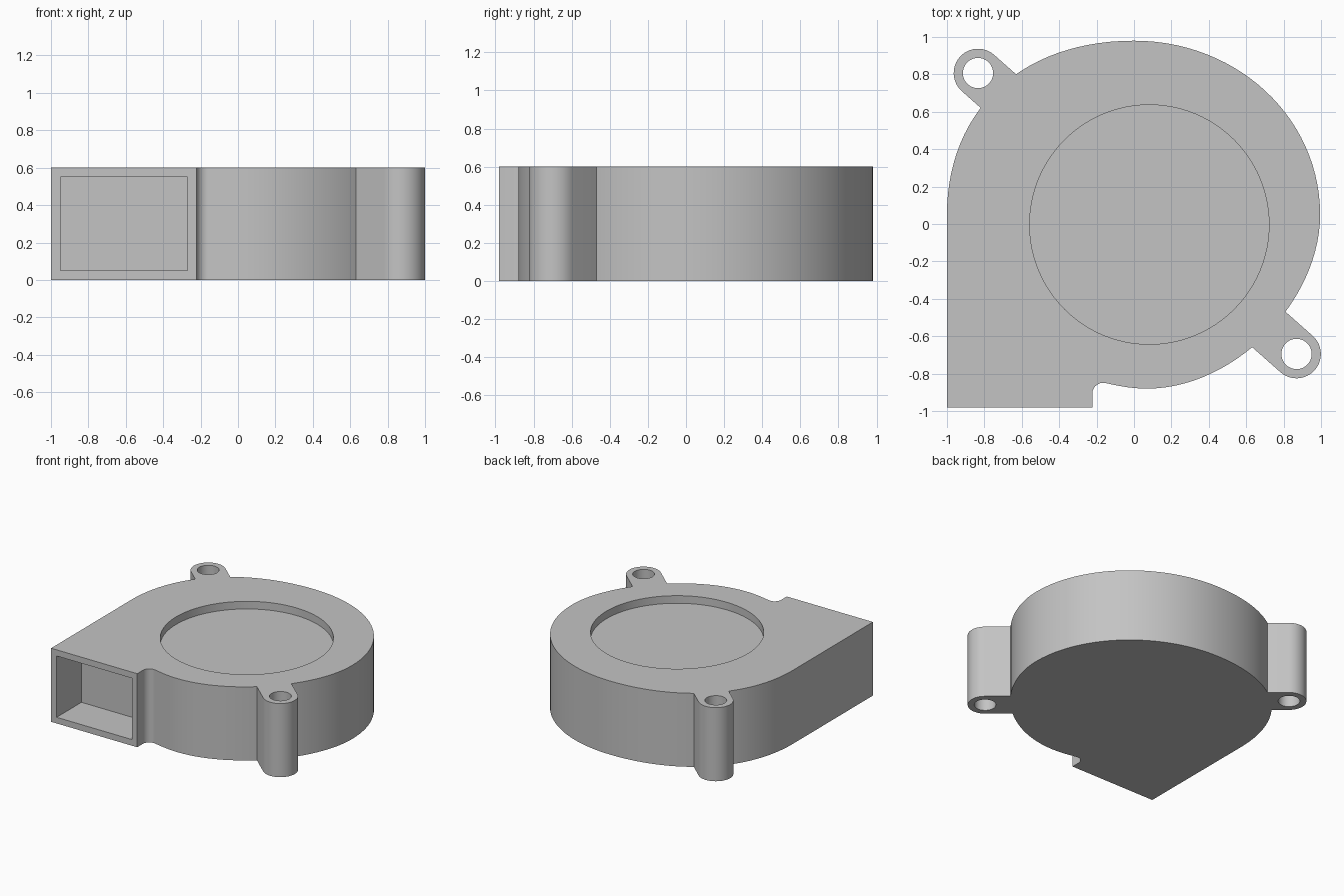
import bpy, bmesh, math
from mathutils import Vector
from mathutils.geometry import interpolate_bezier

if "Cube" in bpy.data.objects:
    bpy.data.objects.remove(bpy.data.objects["Cube"], do_unlink=True)

HEIGHT = 0.6
gray = bpy.data.materials.new("housing gray")
gray.use_nodes = True
color = (0.55, 0.55, 0.55, 1)
gray.diffuse_color = color
gray.node_tree.nodes["Principled BSDF"].inputs["Base Color"].default_value = color


def prism(name, points, z0, z1):
    """Extrude a closed outline from z0 to z1."""
    bm = bmesh.new()
    face = bm.faces.new([bm.verts.new((x, y, z0)) for x, y in points])
    top = bmesh.ops.extrude_face_region(bm, geom=[face])["geom"]
    bmesh.ops.translate(bm, vec=(0, 0, z1 - z0),
                        verts=[v for v in top if isinstance(v, bmesh.types.BMVert)])
    bmesh.ops.recalc_face_normals(bm, faces=bm.faces)
    mesh = bpy.data.meshes.new(name)
    bm.to_mesh(mesh)
    bm.free()
    mesh.materials.append(gray)
    obj = bpy.data.objects.new(name, mesh)
    bpy.context.collection.objects.link(obj)
    return obj


def arc(cx, cy, r, start, end, n):
    angles = [math.radians(start + (end - start) * i / n) for i in range(n + 1)]
    return [(cx + r * math.cos(a), cy + r * math.sin(a)) for a in angles]


def circle(cx, cy, r, n):
    return arc(cx, cy, r, 0, 360, n)[:-1]


def bezier(p0, h0, h1, p1, n=28):
    pts = interpolate_bezier(*[Vector((*p, 0)) for p in (p0, h0, h1, p1)], n + 1)
    return [(p.x, p.y) for p in pts][:-1]


def combine(target, tool, operation):
    """Apply a boolean and discard the tool."""
    mod = target.modifiers.new(operation.title(), "BOOLEAN")
    mod.operation, mod.solver, mod.object = operation, "EXACT", tool
    bpy.context.view_layer.objects.active = target
    bpy.ops.object.modifier_apply(modifier=mod.name)
    bpy.data.objects.remove(tool, do_unlink=True)


# Scroll outline: outlet corner, spiral clockwise, then the notch by the outlet
left, top, right, bottom = (-1, 0.05), (0, 0.98), (0.995, 0.05), (0.07, -0.88)
outline = [(-1, -0.98)]
outline += bezier(left, (-1, 0.61), (-0.6, 0.98), top)
outline += bezier(top, (0.55, 0.98), (0.995, 0.57), right)
outline += bezier(right, (0.995, -0.41), (0.54, -0.88), bottom)
outline += bezier(bottom, (0, -0.88), (-0.07, -0.87), (-0.15, -0.85), 8)
outline += arc(-0.165, -0.907, 0.058, 75, 180, 10)
outline += [(-0.223, -0.98)]
housing = prism("blower_housing", outline, 0, HEIGHT)

# Mounting lugs: rounded outer end, straight stem running into the housing
lugs = [(-0.834, 0.807, 138.5), (0.869, -0.695, -41.5)]
for x, y, heading in lugs:
    end = arc(x, y, 0.13, heading - 90, heading + 90, 24)
    d = math.radians(heading)
    back = Vector((math.cos(d), math.sin(d))) * -0.3
    stem = [(end[i][0] + back.x, end[i][1] + back.y) for i in (-1, 0)]
    combine(housing, prism("lug", end + stem, 0, HEIGHT), "UNION")

# Screw holes through the lugs
for x, y, heading in lugs:
    combine(housing, prism("hole", circle(x, y, 0.081, 40), -0.1, HEIGHT + 0.1), "DIFFERENCE")

# Round recess in the top
combine(housing, prism("recess", circle(0.082, -0.003, 0.64, 96), HEIGHT - 0.062, HEIGHT + 0.1), "DIFFERENCE")

# Rectangular air outlet in the front
duct = [(-0.95, -1.1), (-0.27, -1.1), (-0.27, -0.66), (-0.95, -0.66)]
combine(housing, prism("outlet", duct, 0.05, HEIGHT - 0.05), "DIFFERENCE")

# Smooth curved walls, sharp rims
bpy.ops.object.select_all(action="DESELECT")
housing.select_set(True)
bpy.context.view_layer.objects.active = housing
bpy.ops.object.shade_smooth_by_angle(angle=math.radians(25))
